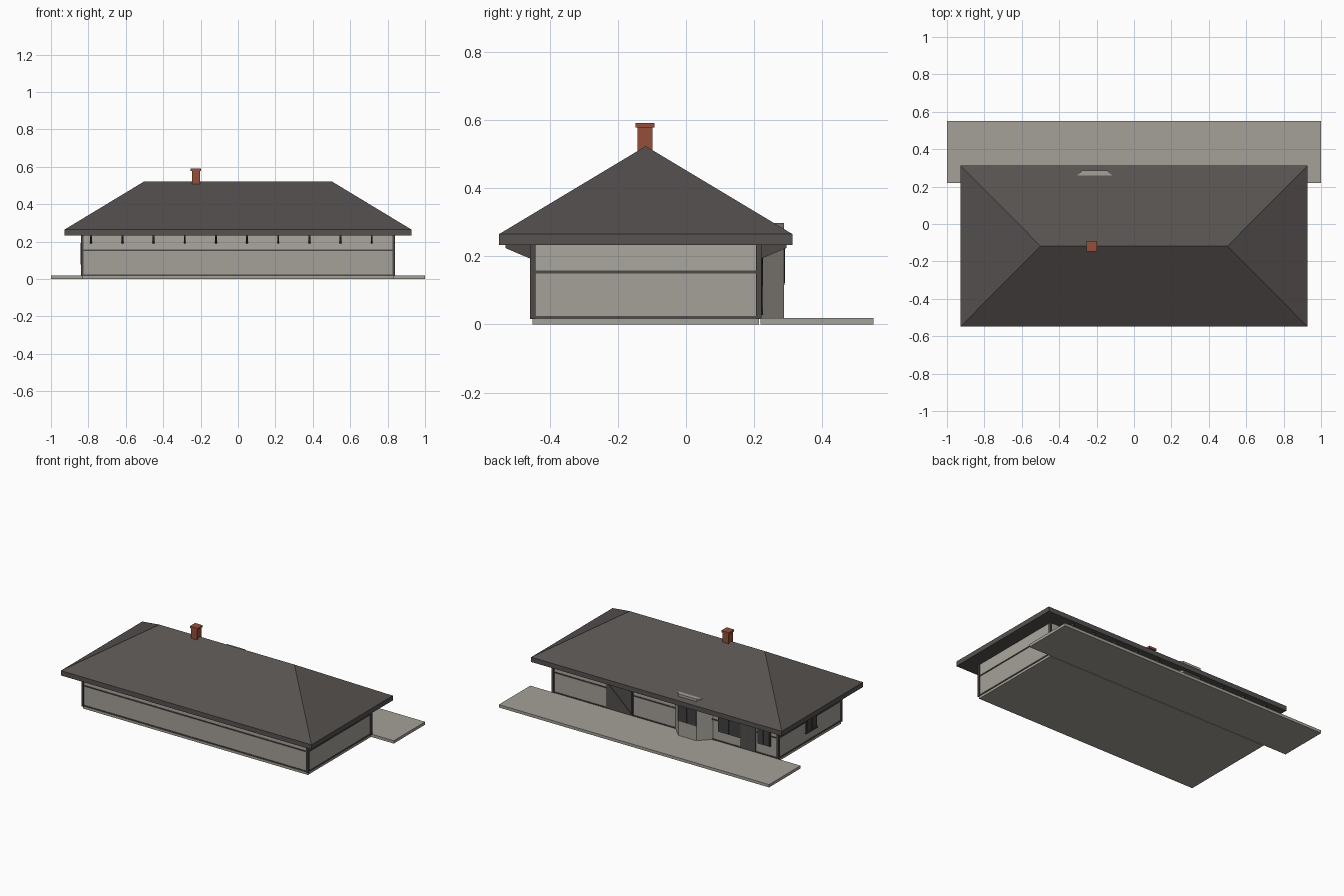
import bpy, bmesh, math
from mathutils import Vector

if "Cube" in bpy.data.objects:
    bpy.data.objects.remove(bpy.data.objects["Cube"], do_unlink=True)


def material(name, r, g, b):
    m = bpy.data.materials.new(name)
    m.use_nodes = True
    m.diffuse_color = (r, g, b, 1)
    m.node_tree.nodes["Principled BSDF"].inputs["Base Color"].default_value = (r, g, b, 1)
    return m


WALL = material("lower wall grey", .375, .355, .314)
UPPER = material("upper wall grey", .402, .386, .337)
STONE = material("paving grey", .375, .355, .314)
ROOF = material("roof slate", .093, .084, .08)
TRIM = material("trim dark brown", .074, .067, .062)
DOOR = material("door brown", .088, .08, .074)
GLASS = material("dark glass", .055, .053, .052)
BRICK = material("brick red", .305, .078, .042)


def finish(name, bm, mat):
    bmesh.ops.recalc_face_normals(bm, faces=bm.faces)
    mesh = bpy.data.meshes.new(name)
    bm.to_mesh(mesh)
    bm.free()
    mesh.materials.append(mat)
    ob = bpy.data.objects.new(name, mesh)
    bpy.context.collection.objects.link(ob)
    return ob


def box(name, mat, x, y, z):
    """Box from (low, high) pairs."""
    bm = bmesh.new()
    bmesh.ops.create_cube(bm, size=1)
    for v in bm.verts:
        v.co = [p[0] if c < 0 else p[1] for c, p in zip(v.co, (x, y, z))]
    return finish(name, bm, mat)


def prism(name, mat, points, offset):
    """Extrude a flat outline by an offset."""
    bm = bmesh.new()
    face = bm.faces.new([bm.verts.new(p) for p in points])
    top = bmesh.ops.extrude_face_region(bm, geom=[face])["geom"]
    for v in top:
        if isinstance(v, bmesh.types.BMVert):
            v.co += Vector(offset)
    return finish(name, bm, mat)


W = .832                    # half width of the walls
FRONT, BACK = -.45, .214    # wall planes
EAVE = .233

# Base, platform and walls
box("foundation", STONE, (-W, W), (FRONT, BACK), (0, .018))
box("platform", STONE, (-1, 1), (BACK + .004, .55), (0, .019))
box("lower_walls", WALL, (-W, W), (FRONT, BACK), (.018, .155))
box("upper_walls", UPPER, (-W, W), (FRONT, BACK), (.155, EAVE + .01))

# Timber rails all round and corner posts
for label, z in (("sill", (.016, .025)), ("middle", (.15, .158))):
    box(label + "_rail", TRIM, (-W - .004, W + .004), (FRONT - .004, BACK + .004), z)
for sx in (-1, 1):
    for label, y in (("front", FRONT), ("back", BACK)):
        box(label + "_corner_post", TRIM, (sx * W - .007, sx * W + .007),
            (y - .008, y + .008), (.016, EAVE + .005))

# Hipped roof with a vertical fascia
RX, RF, RB, EDGE, RIDGE = .927, -.548, .312, .265, .523
box("fascia", ROOF, (-RX, RX), (RF, RB), (EAVE, EDGE))
bm = bmesh.new()
a, b, c, d = [bm.verts.new((x, y, EDGE)) for x, y in ((-RX, RF), (RX, RF), (RX, RB), (-RX, RB))]
r, s = [bm.verts.new((x, -.118, RIDGE)) for x in (-.5, .5)]
for f in ((a, b, s, r), (b, c, s), (c, d, r, s), (d, a, r), (d, c, b, a)):
    bm.faces.new(f)
finish("hipped_roof", bm, ROOF)

# Eave brackets along the front and back
for i in range(10):
    x = -.785 + i * .1667
    for label, y, out in (("front", FRONT, -1), ("back", BACK, 1)):
        if out > 0 and -.36 < x < -.06:
            continue
        outline = [(x - .005, y + out * u, z) for u, z in
                   ((0, .19), (0, EAVE), (.08, EAVE), (.08, .224))]
        prism(label + "_eave_bracket", TRIM, outline, (.01, 0, 0))

# Chimney
CX, CY = -.225, -.12
box("chimney", BRICK, (CX - .022, CX + .022), (CY - .022, CY + .022), (.48, .58))
box("chimney_cap", BRICK, (CX - .028, CX + .028), (CY - .028, CY + .028), (.577, .59))

# Angled bay that breaks through the eave
bay = [(-.35, BACK), (-.277, .287), (-.145, .287), (-.072, BACK), (-.115, .17), (-.307, .17)]
prism("bay", STONE, [(x, y, .018) for x, y in bay], (0, 0, .279))
box("bay_window", TRIM, (-.277, -.145), (.286, .289), (.115, EAVE))
for x0, x1 in ((-.272, -.214), (-.208, -.15)):
    box("bay_pane", GLASS, (x0, x1), (.287, .29), (.121, EAVE))


def opening(name, fill, x0, x1, z0, z1, panes):
    """Framed opening on the back wall with equal panels."""
    box(name + "_frame", TRIM, (x0, x1), (BACK, BACK + .007), (z0, z1))
    step = (x1 - x0 - .006) / panes
    for i in range(panes):
        left = x0 + .006 + i * step
        box(name + "_panel", fill, (left, left + step - .006),
            (BACK, BACK + .009), (z0 + .006, z1 - .006))


# Openings facing the platform
opening("freight_door", DOOR, .24, .435, .022, .205, 1)
opening("wide_window", GLASS, -.56, -.39, .085, .2, 2)
opening("entrance_door", DOOR, -.668, -.558, .022, .205, 2)
opening("small_window", GLASS, -.778, -.682, .085, .2, 2)

# Crossed braces on the freight door
for x0, x1 in ((.246, .429), (.429, .246)):
    lo, hi = Vector((x0, BACK + .006, .03)), Vector((x1, BACK + .006, .197))
    side = (hi - lo).cross(Vector((0, 1, 0))).normalized() * .003
    prism("door_brace", TRIM, [lo - side, lo + side, hi + side, hi - side], (0, .006, 0))

# Side window with sill
box("side_window_frame", TRIM, (-W - .007, -W), (-.187, -.075), (.08, .2))
for y0 in (-.181, -.128):
    box("side_window_pane", GLASS, (-W - .009, -W), (y0, y0 + .047), (.087, .194))
box("side_window_sill", TRIM, (-W - .011, -W), (-.192, -.07), (.077, .085))
